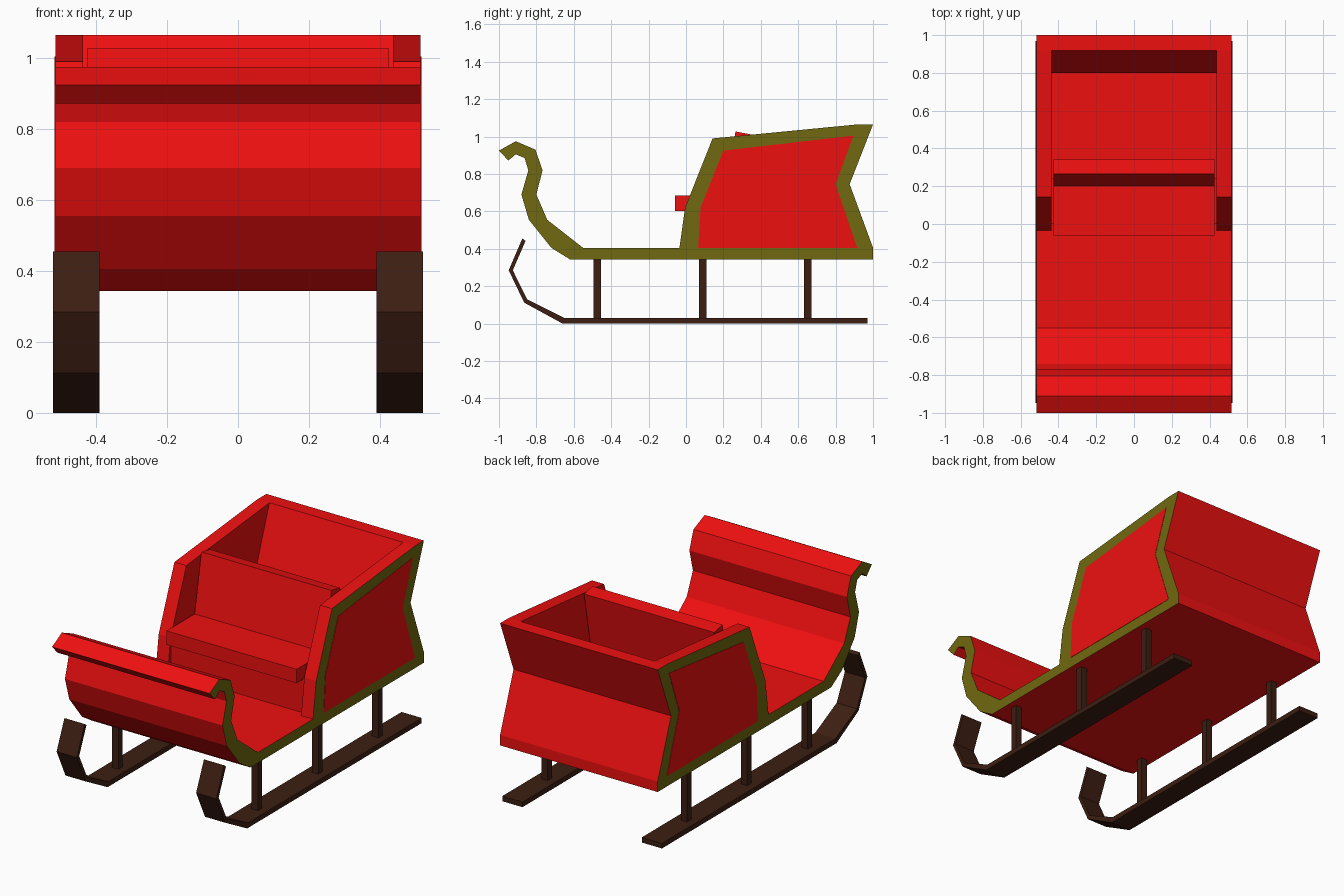
import bpy, bmesh

if "Cube" in bpy.data.objects:
    bpy.data.objects.remove(bpy.data.objects["Cube"])


def material(name, color):
    m = bpy.data.materials.new(name)
    m.diffuse_color = (*color, 1)
    m.use_nodes = True
    m.node_tree.nodes["Principled BSDF"].inputs["Base Color"].default_value = m.diffuse_color
    return m


RED = material("red_paint", (0.86, 0.005, 0.005))
GOLD = material("gold_trim", (0.16, 0.14, 0.005))
WOOD = material("dark_wood", (0.045, 0.013, 0.006))


def prism(name, profile, x0, x1, side, caps=None):
    """Extrude a (y, z) profile from x0 to x1; caps may use another material."""
    bm = bmesh.new()
    base = bm.faces.new([bm.verts.new((x0, y, z)) for y, z in profile])
    ext = bmesh.ops.extrude_face_region(bm, geom=[base])
    moved = [v for v in ext["geom"] if isinstance(v, bmesh.types.BMVert)]
    bmesh.ops.translate(bm, verts=moved, vec=(x1 - x0, 0, 0))
    bmesh.ops.recalc_face_normals(bm, faces=bm.faces)
    bm.normal_update()
    for f in bm.faces:
        f.material_index = 1 if caps and abs(f.normal.x) > 0.9 else 0
    me = bpy.data.meshes.new(name)
    bm.to_mesh(me)
    bm.free()
    me.materials.append(side)
    if caps:
        me.materials.append(caps)
    ob = bpy.data.objects.new(name, me)
    bpy.context.collection.objects.link(ob)
    return ob


def rect(y0, y1, z0, z1):
    return [(y0, z0), (y1, z0), (y1, z1), (y0, z1)]


W, INNER = 0.515, 0.437   # half width outside and inside the walls

# Hull: curled front, floor and back wall in one swept profile
hull = [(-1.0, 0.925), (-0.91, 0.975), (-0.805, 0.93), (-0.767, 0.82),
        (-0.80, 0.69), (-0.742, 0.555), (-0.55, 0.405), (0.915, 0.405),
        (0.80, 0.745), (0.918, 1.065), (1.0, 1.065), (0.875, 0.745),
        (1.0, 0.405), (1.0, 0.343), (-0.62, 0.343), (-0.72, 0.405),
        (-0.84, 0.555), (-0.88, 0.69), (-0.843, 0.82), (-0.863, 0.885),
        (-0.91, 0.905), (-0.95, 0.872)]
prism("hull", hull, -W, W, RED, GOLD)

wall = [(-0.035, 0.405), (-0.005, 0.62), (0.142, 0.99), (0.918, 1.065),
        (0.80, 0.745), (0.915, 0.405)]
panel = [(0.065, 0.405), (0.078, 0.62), (0.20, 0.925), (0.895, 1.005),
         (0.80, 0.745), (0.915, 0.405)]
runner = [(0.97, 0.0), (-0.66, 0.0), (-0.865, 0.112), (-0.948, 0.285),
          (-0.875, 0.455), (-0.858, 0.442), (-0.926, 0.285), (-0.85, 0.13),
          (-0.65, 0.03), (0.97, 0.03)]

for s, label in ((-1, "left"), (1, "right")):
    # Side wall with gold outer face (inner face red), plus red inset panel
    ob = prism(label + "_wall", wall, s * INNER, s * W, RED, GOLD)
    for f in ob.data.polygons:
        if abs(f.center.x) < INNER + 0.01:
            f.material_index = 0
    prism(label + "_panel", panel, s * (W - 0.004), s * (W + 0.002), RED)
    # Runner and its posts
    prism(label + "_runner", runner, s * 0.39, s * 0.522, WOOD)
    for i, y in enumerate((-0.475, 0.09, 0.65)):
        prism(f"{label}_post_{i + 1}", rect(y - 0.02, y + 0.02, 0.028, 0.346),
              s * 0.436, s * 0.476, WOOD)

# Seat: base, cushion and leaning backrest
prism("seat_base", rect(0.0, 0.24, 0.405, 0.61), -INNER, INNER, RED)
prism("seat_cushion", rect(-0.06, 0.27, 0.603, 0.685), -0.425, 0.425, RED)
prism("seat_back", [(0.195, 0.65), (0.265, 1.027), (0.345, 1.012), (0.275, 0.635)],
      -0.425, 0.425, RED)
